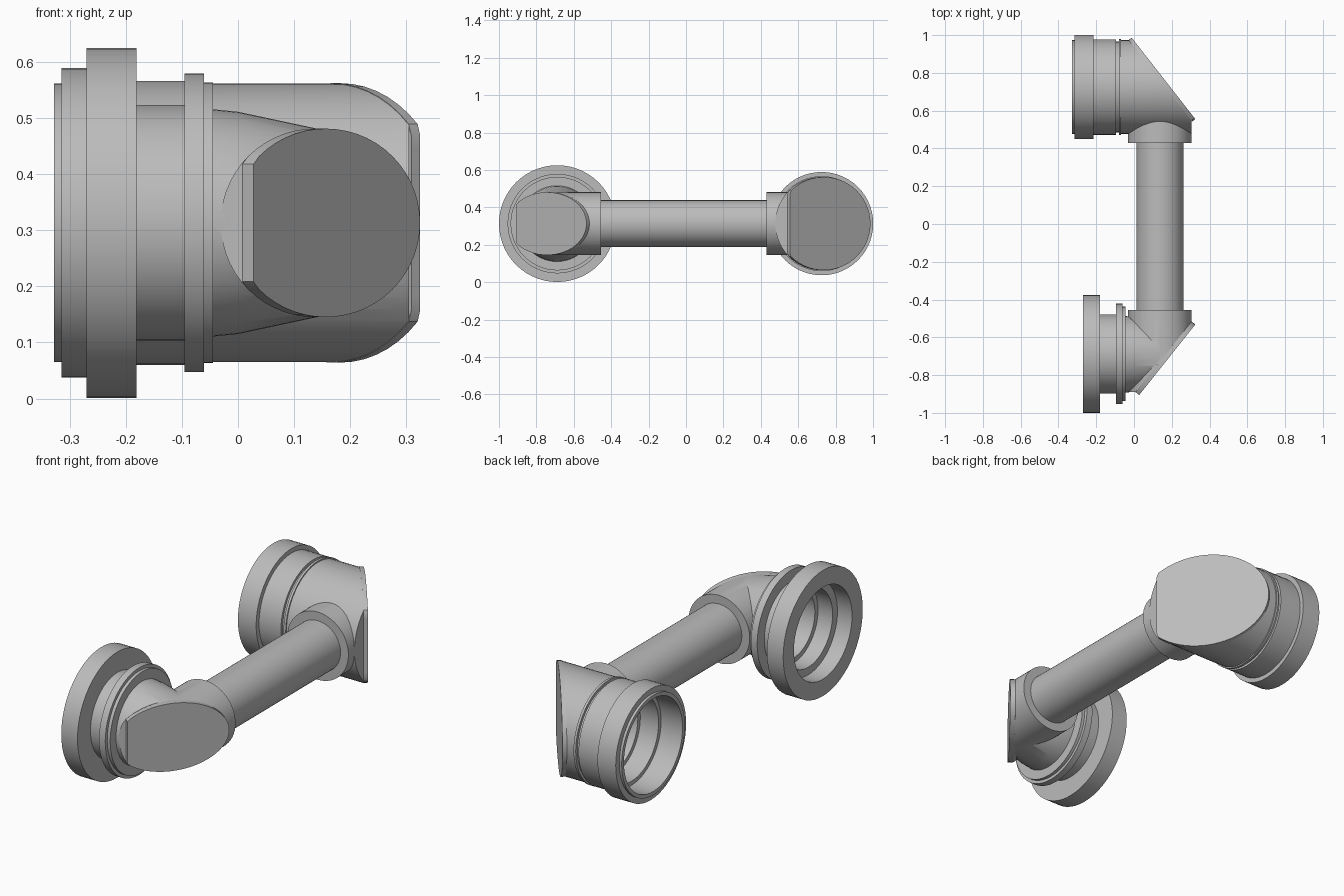
import bpy, bmesh, math
from mathutils import Vector

cube = bpy.data.objects.get("Cube")
if cube:
    bpy.data.objects.remove(cube, do_unlink=True)

SEG = 56
H = 0.313                                # height of all pipe axes
PIPE_X, FRONT_Y, BACK_Y = 0.137, -0.69, 0.725

grey = bpy.data.materials.new("plain grey")
grey.use_nodes = True
grey.diffuse_color = (0.5, 0.5, 0.5, 1)
grey.node_tree.nodes["Principled BSDF"].inputs["Base Color"].default_value = (0.5, 0.5, 0.5, 1)


def activate(ob):
    bpy.ops.object.select_all(action='DESELECT')
    ob.select_set(True)
    bpy.context.view_layer.objects.active = ob


def finish(name, bm):
    bmesh.ops.recalc_face_normals(bm, faces=bm.faces[:])
    me = bpy.data.meshes.new(name)
    bm.to_mesh(me)
    bm.free()
    me.materials.append(grey)
    ob = bpy.data.objects.new(name, me)
    bpy.context.collection.objects.link(ob)
    return ob


def smooth(ob):
    activate(ob)
    bpy.ops.object.shade_smooth_by_angle(angle=math.radians(30))


def turned(name, axis, centre, profile, hollow=False, cut=None):
    """Revolve (position, radius) pairs about x or y; cut is (point, normal)."""
    bm = bmesh.new()
    rings = []
    for pos, r in profile:
        ring = []
        for i in range(SEG):
            a = 2 * math.pi * i / SEG
            side, up = centre + r * math.cos(a), H + r * math.sin(a)
            ring.append(bm.verts.new((pos, side, up) if axis == 'x' else (side, pos, up)))
        rings.append(ring)
    pairs = list(zip(rings, rings[1:]))
    if hollow:
        pairs.append((rings[-1], rings[0]))
    else:
        bm.faces.new(rings[0])
        bm.faces.new(rings[-1])
    for a, b in pairs:
        for i in range(SEG):
            j = (i + 1) % SEG
            bm.faces.new((a[i], a[j], b[j], b[i]))
    if cut:
        geom = bm.verts[:] + bm.edges[:] + bm.faces[:]
        res = bmesh.ops.bisect_plane(bm, geom=geom, plane_co=cut[0], plane_no=cut[1], clear_outer=True)
        edges = [e for e in res["geom_cut"] if isinstance(e, bmesh.types.BMEdge)]
        bmesh.ops.holes_fill(bm, edges=edges, sides=0)
    return finish(name, bm)


def combine(ob, other, operation):
    mod = ob.modifiers.new("combine", 'BOOLEAN')
    mod.operation, mod.solver, mod.object = operation, 'EXACT', other
    activate(ob)
    bpy.ops.object.modifier_apply(modifier=mod.name)
    bpy.data.objects.remove(other, do_unlink=True)


def plate(name, points, normal, thickness):
    """Flat slab whose outline lies on the mitre plane."""
    bm = bmesh.new()
    face = bm.faces.new([bm.verts.new(p) for p in points])
    res = bmesh.ops.extrude_face_region(bm, geom=[face], use_keep_orig=True)
    verts = [g for g in res["geom"] if isinstance(g, bmesh.types.BMVert)]
    bmesh.ops.translate(bm, verts=verts, vec=normal * thickness)
    smooth(finish(name, bm))


ANGLES = [2 * math.pi * i / SEG for i in range(SEG)]

# Straight pipe
smooth(turned("straight_pipe", 'y', PIPE_X, [(-0.5, 0.125), (0.47, 0.125)]))

# Front elbow: round socket and tapered branch, both mitred
front_point = Vector((0.008, -0.89, H))
front_normal = Vector((0.783, -0.622, 0)).normalized()
front_cut = (front_point, front_normal)
front = turned("front_elbow", 'y', PIPE_X, [(-0.89, 0.168), (-0.455, 0.168)], cut=front_cut)
combine(front, turned("front_branch", 'x', FRONT_Y, [(-0.05, 0.203), (0.0, 0.198), (0.15, 0.166), (0.26, 0.14)],
                      cut=front_cut), 'UNION')
combine(front, turned("front_bore", 'x', FRONT_Y, [(-0.1, 0.165), (0.03, 0.165)]), 'DIFFERENCE')
smooth(front)

# Front mitre plate with one clipped end
outline = []
for a in ANGLES:
    x = max(0.008, PIPE_X + 0.168 * math.cos(a))
    outline.append((x, -0.89 + (x - 0.008) * 1.258, H + 0.168 * math.sin(a)))
plate("front_mitre_plate", outline, front_normal, 0.025)

# Front flange, neck and collar with a stepped bore
smooth(turned("front_flange", 'x', FRONT_Y + 0.002, [
    (-0.27, 0.312), (-0.181, 0.312), (-0.181, 0.21), (-0.095, 0.21), (-0.095, 0.266), (-0.061, 0.266),
    (-0.061, 0.25), (-0.045, 0.25), (-0.045, 0.165), (-0.11, 0.165), (-0.11, 0.19), (-0.19, 0.19),
    (-0.19, 0.228), (-0.27, 0.228)], hollow=True))

# Back elbow: wide branch mitred, with the narrower socket joined in
back_point = Vector((0.309, 0.543, H))
back_normal = Vector((0.788, 0.616, 0)).normalized()
back_cut = (back_point, back_normal)
back = turned("back_elbow", 'x', BACK_Y, [(-0.06, 0.248), (0.305, 0.248)], cut=back_cut)
combine(back, turned("back_socket", 'y', PIPE_X, [(0.43, 0.168), (0.7, 0.168)], cut=back_cut), 'UNION')
combine(back, turned("back_bore", 'x', BACK_Y, [(-0.1, 0.19), (0.02, 0.19)]), 'DIFFERENCE')
smooth(back)

# Back mitre plate
outline = []
for a in ANGLES:
    y = max(0.543, BACK_Y + 0.249 * math.cos(a))
    outline.append((0.309 - (y - 0.543) * 0.782, y, H + 0.249 * math.sin(a)))
plate("back_mitre_plate", outline, back_normal, 0.02)

# Back coupling: lip, cap, body and groove with a stepped bore
smooth(turned("back_coupling", 'x', BACK_Y, [
    (-0.328, 0.248), (-0.315, 0.248), (-0.315, 0.276), (-0.215, 0.276), (-0.215, 0.253), (-0.095, 0.253),
    (-0.095, 0.24), (-0.08, 0.24), (-0.08, 0.254), (-0.068, 0.254), (-0.068, 0.248), (-0.045, 0.248),
    (-0.045, 0.19), (-0.11, 0.19), (-0.11, 0.21), (-0.21, 0.21), (-0.21, 0.23), (-0.328, 0.23)], hollow=True))
